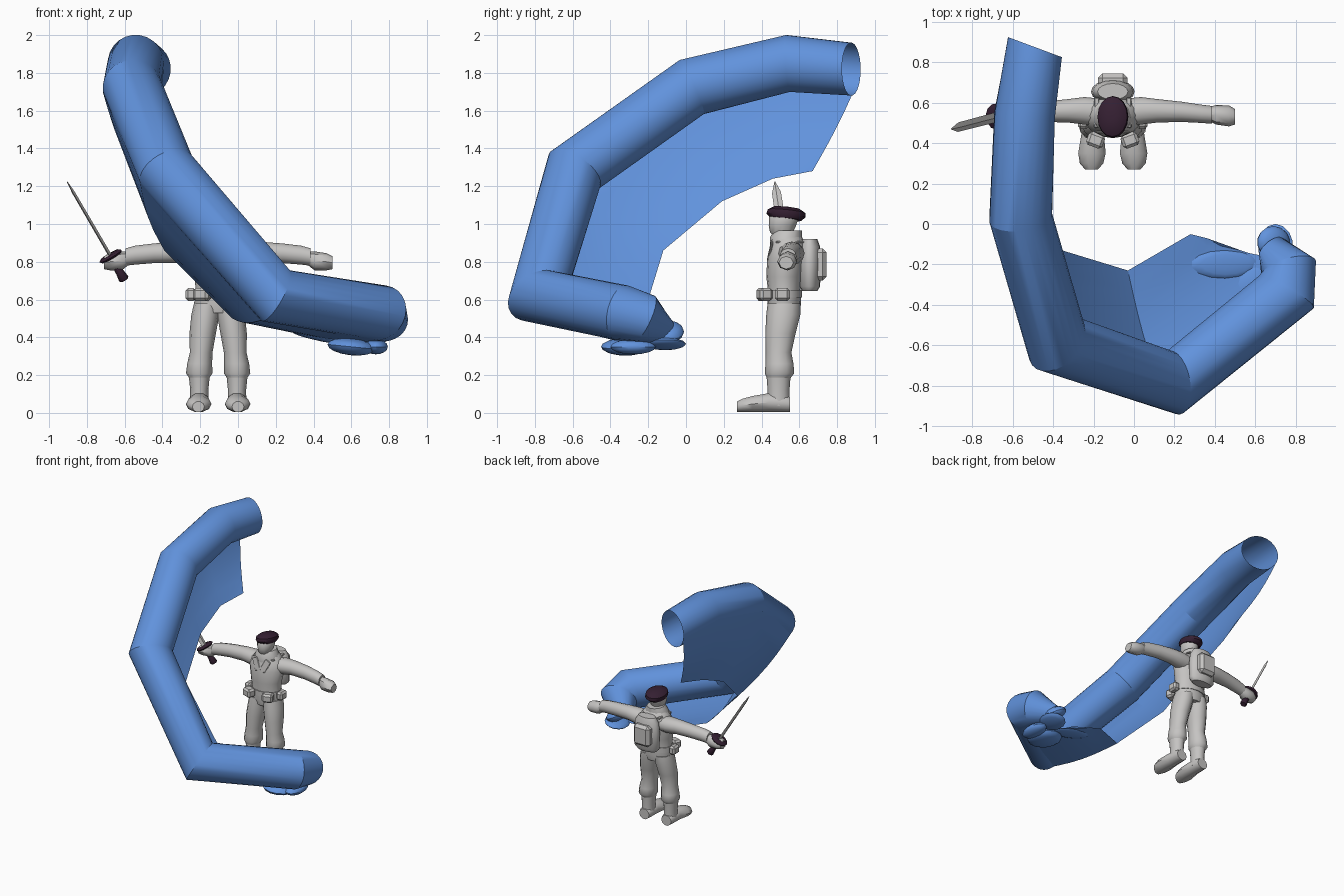
import bpy, bmesh, math
from mathutils import Vector, Matrix

if "Cube" in bpy.data.objects:
    bpy.data.objects.remove(bpy.data.objects["Cube"], do_unlink=True)


def material(name, rgb):
    m = bpy.data.materials.new(name)
    m.use_nodes = True
    m.diffuse_color = (*rgb, 1)
    m.node_tree.nodes["Principled BSDF"].inputs["Base Color"].default_value = (*rgb, 1)
    return m


BLUE = material("kite blue", (0.12, 0.29, 0.72))
GREY = material("uniform grey", (0.56, 0.55, 0.54))
DARK = material("dark plum", (0.035, 0.014, 0.032))
CX = -0.105  # centre line of the figure


def finish(bm, name, mat, angle=35):
    bmesh.ops.recalc_face_normals(bm, faces=bm.faces)
    mesh = bpy.data.meshes.new(name)
    bm.to_mesh(mesh)
    bm.free()
    mesh.materials.append(mat)
    ob = bpy.data.objects.new(name, mesh)
    bpy.context.collection.objects.link(ob)
    bpy.ops.object.select_all(action='DESELECT')
    ob.select_set(True)
    bpy.context.view_layer.objects.active = ob
    bpy.ops.object.shade_smooth_by_angle(angle=math.radians(angle))


def skin(bm, rows, closed=True):
    """Bridge successive rows of vertices with quads."""
    for a, b in zip(rows, rows[1:]):
        n = len(a)
        for i in range(n if closed else n - 1):
            j = (i + 1) % n
            bm.faces.new((a[i], a[j], b[j], b[i]))


def loft(name, mat, axis, stations, n=12, matrix=None, angle=45):
    """Capped elliptical loft; a station is (x, y, z, radius a, radius b)."""
    dirs = {'z': ((1, 0, 0), (0, 1, 0)), 'x': ((0, 1, 0), (0, 0, 1)), 'y': ((1, 0, 0), (0, 0, 1))}
    u, v = (Vector(d) for d in dirs[axis])
    bm = bmesh.new()
    rows = []
    for x, y, z, a, b in stations:
        ring = []
        for i in range(n):
            t = math.tau * i / n
            ring.append(bm.verts.new(Vector((x, y, z)) + u * a * math.cos(t) + v * b * math.sin(t)))
        rows.append(ring)
    skin(bm, rows)
    bm.faces.new(rows[0])
    bm.faces.new(rows[-1])
    if matrix:
        bm.transform(matrix)
    finish(bm, name, mat, angle)


def box(name, mat, centre, size, bevel=0.012, rot=Matrix.Identity(4)):
    bm = bmesh.new()
    bmesh.ops.create_cube(bm, size=1, matrix=Matrix.Diagonal((*size, 1)))
    bmesh.ops.bevel(bm, geom=bm.edges[:], offset=bevel, segments=1, affect='EDGES')
    bm.transform(Matrix.Translation(centre) @ rot)
    finish(bm, name, mat)


# Inflated leading edge of the kite: mitred tube with a slanted open upper end
path = [Vector(p) for p in ((-.49, .875, 1.82), (-.54, .54, 1.85), (-.56, .03, 1.725), (-.38, -.59, 1.285),
                            (.2, -.785, .62), (.75, -.34, .53), (.765, -.22, .5), (.68, -.12, .43))]
radii = (.14, .15, .155, .155, .145, .148, .13, .075)
normal = Vector((-.58, .24, -.78)).normalized()
middle = Vector((.1, .3, 1.2))
segs = [(b - a).normalized() for a, b in zip(path, path[1:])]
incoming = [segs[0]] + segs
bisect = [(d + e).normalized() for d, e in zip(incoming, segs + [segs[-1]])]
bisect[0] = Vector((-.35, -.94, 0)).normalized()

bm = bmesh.new()
rows = []
SIDES = 24
for p, r, d, b in zip(path, radii, incoming, bisect):
    u = (normal - d * normal.dot(d)).normalized()
    v = d.cross(u)
    ring = []
    for i in range(SIDES):
        t = math.tau * i / SIDES
        o = (u * math.cos(t) + v * math.sin(t)) * r
        ring.append(bm.verts.new(p + o - d * (o.dot(b) / d.dot(b))))
    rows.append(ring)
skin(bm, rows)
bm.faces.new(rows[-1])
finish(bm, "kite_leading_tube", BLUE, 24)

# Canopy sheet, tangent to the outer side of the tube, down to the trailing edge
trailing = [Vector(p) for p in ((-.42, .67, 1.28), (-.48, .46, 1.24), (-.47, .19, 1.12), (-.39, -.12, .86),
                                (-.03, -.23, .5), (.28, -.05, .43), (.36, -.07, .42), (.5, -.12, .4))]
bm = bmesh.new()
rows = []
STEPS = 6
for p, r, b, t in zip(path, radii, bisect, trailing):
    out = b.cross(t - p).normalized()
    if out.dot(p - middle) < 0:
        out = -out
    start = p + out * r * 1.02
    rows.append([bm.verts.new(start.lerp(t, k / STEPS) + out * 0.025 * math.sin(math.pi * k / STEPS))
                 for k in range(STEPS + 1)])
skin(bm, rows, closed=False)
finish(bm, "kite_canopy", BLUE, 24)

# Crumpled folds under the lower wing tip: centre, size, tilt
folds = (((.6, -.32, .35), (.13, .13, .045), 0.1),
         ((.7, -.11, .365), (.09, .11, .025), -0.25),
         ((.73, -.28, .35), (.065, .12, .04), 0.0),
         ((.45, -.2, .395), (.17, .07, .018), 0.2),
         ((.69, -.09, .43), (.09, .08, .045), 0.5))
for k, (centre, size, tilt) in enumerate(folds):
    bm = bmesh.new()
    bmesh.ops.create_uvsphere(bm, u_segments=14, v_segments=8, radius=1, matrix=Matrix.Translation(centre)
                              @ Matrix.Rotation(tilt, 4, 'Y') @ Matrix.Diagonal((*size, 1)))
    finish(bm, f"wing_tip_fold_{k + 1}", BLUE)

# Torso, collar and head
loft("jacket", GREY, 'z', [(CX, .52, .53, .11, .08), (CX, .52, .58, .128, .09), (CX, .52, .64, .118, .085),
                           (CX, .52, .72, .125, .095), (CX, .53, .82, .145, .1), (CX, .54, .88, .13, .095),
                           (CX, .54, .93, .085, .075), (CX, .53, .96, .05, .05)], 16)
loft("belt", GREY, 'z', [(CX, .52, .61, .126, .093), (CX, .52, .65, .126, .093)], 16)
loft("collar", GREY, 'z', [(CX, .53, .88, .1, .085), (CX, .53, .93, .09, .085), (CX, .54, .965, .065, .075)])
loft("head", GREY, 'z', [(CX, .515, .93, .04, .045), (CX, .505, .955, .045, .06), (CX, .51, .99, .06, .072),
                         (CX, .52, 1.04, .065, .08), (CX, .525, 1.07, .05, .06)])
beret_tilt = Matrix.Translation((CX, .53, 1.05)) @ Matrix.Rotation(-.1, 4, 'X') @ Matrix.Rotation(-.12, 4, 'Y')
loft("beret", DARK, 'z', [(0, 0, -.025, .066, .083), (0, 0, -.005, .077, .104), (0, 0, .018, .074, .1),
                          (0, 0, .036, .05, .07), (0, 0, .041, .015, .02)], 16, beret_tilt)

for side, s in (("left", 1), ("right", -1)):
    # Legs and boots
    loft(side + "_trouser_leg", GREY, 'z',
         [(CX + s * x, y, z, a, b) for x, y, z, a, b in
          ((.1, .49, .18, .05, .06), (.1, .495, .21, .07, .078), (.098, .495, .26, .066, .074),
           (.09, .49, .32, .06, .068), (.082, .5, .42, .07, .08), (.068, .515, .52, .074, .09),
           (.058, .52, .58, .07, .088))])
    loft(side + "_boot_shaft", GREY, 'z', [(CX + s * .1, .49, z, a, b) for z, a, b in
                                           ((.04, .05, .06), (.12, .048, .058), (.2, .056, .064))])
    loft(side + "_boot_foot", GREY, 'y', [(CX + s * x, y, z, a, z - .003) for x, y, z, a in
                                          ((.1, .55, .045, .045), (.1, .53, .05, .05), (.1, .44, .055, .056),
                                           (.103, .35, .047, .068), (.105, .3, .04, .058),
                                           (.105, .27, .032, .032))], 10)
    # Arms and fists
    loft(side + "_sleeve", GREY, 'x', [(CX + s * x, y, z, a, b) for x, y, z, a, b in
                                       ((.06, .55, .84, .07, .06), (.14, .56, .845, .068, .062),
                                        (.22, .56, .85, .058, .056), (.34, .555, .845, .05, .052),
                                        (.44, .545, .835, .045, .05), (.49, .54, .825, .044, .046))])
    loft(side + "_fist", GREY, 'x', [(CX + s * x, y, z, a, b) for x, y, z, a, b in
                                     ((.47, .545, .82, .032, .034), (.51, .54, .805, .048, .05),
                                      (.575, .535, .8, .052, .045), (.605, .53, .795, .038, .034))], 8)
    # Lapels, belt pouches and pack straps
    box(side + "_lapel", GREY, (CX + s * .04, .446, .86), (.05, .01, .1), .003,
        Matrix.Rotation(s * .45, 4, 'Y') @ Matrix.Rotation(-.2, 4, 'X'))
    box(side + "_front_pouch", GREY, (CX + s * .085, .415, .627), (.085, .07, .068), .014,
        Matrix.Rotation(s * .35, 4, 'Z'))
    box(side + "_side_pouch", GREY, (CX + s * .145, .51, .627), (.055, .08, .068), .014)
    box(side + "_pack_strap", GREY, (CX + s * .08, .55, .905), (.025, .15, .012), .004)

# Backpack with rear pocket
loft("backpack", GREY, 'z', [(CX, .655, z, a, b) for z, a, b in
                             ((.645, .085, .04), (.67, .108, .055), (.8, .108, .06), (.88, .1, .055),
                              (.92, .075, .04))], 16)
box("backpack_pocket", GREY, (CX, .705, .785), (.145, .08, .17), .022)

# Sword in the right hand
aim = Vector((-.23, -.06, .395))
sword = (Matrix.Translation((-.675, .53, .83)) @ aim.to_track_quat('Z', 'Y').to_matrix().to_4x4()
         @ Matrix.Rotation(-.35, 4, 'Z'))
tip = aim.length
loft("sword_blade", GREY, 'z', [(0, 0, 0, .026, .009), (0, 0, tip * .85, .024, .008),
                                (0, 0, tip, .002, .002)], 4, sword, 20)
loft("sword_guard", DARK, 'z', [(0, 0, -.01, .06, .06), (0, 0, 0, .068, .068), (0, 0, .01, .055, .055)], 12, sword)
loft("sword_grip", DARK, 'z', [(0, 0, -.15, .02, .02), (0, 0, -.14, .028, .028), (0, 0, -.1, .022, .022),
                               (0, 0, 0, .02, .02)], 8, sword)
